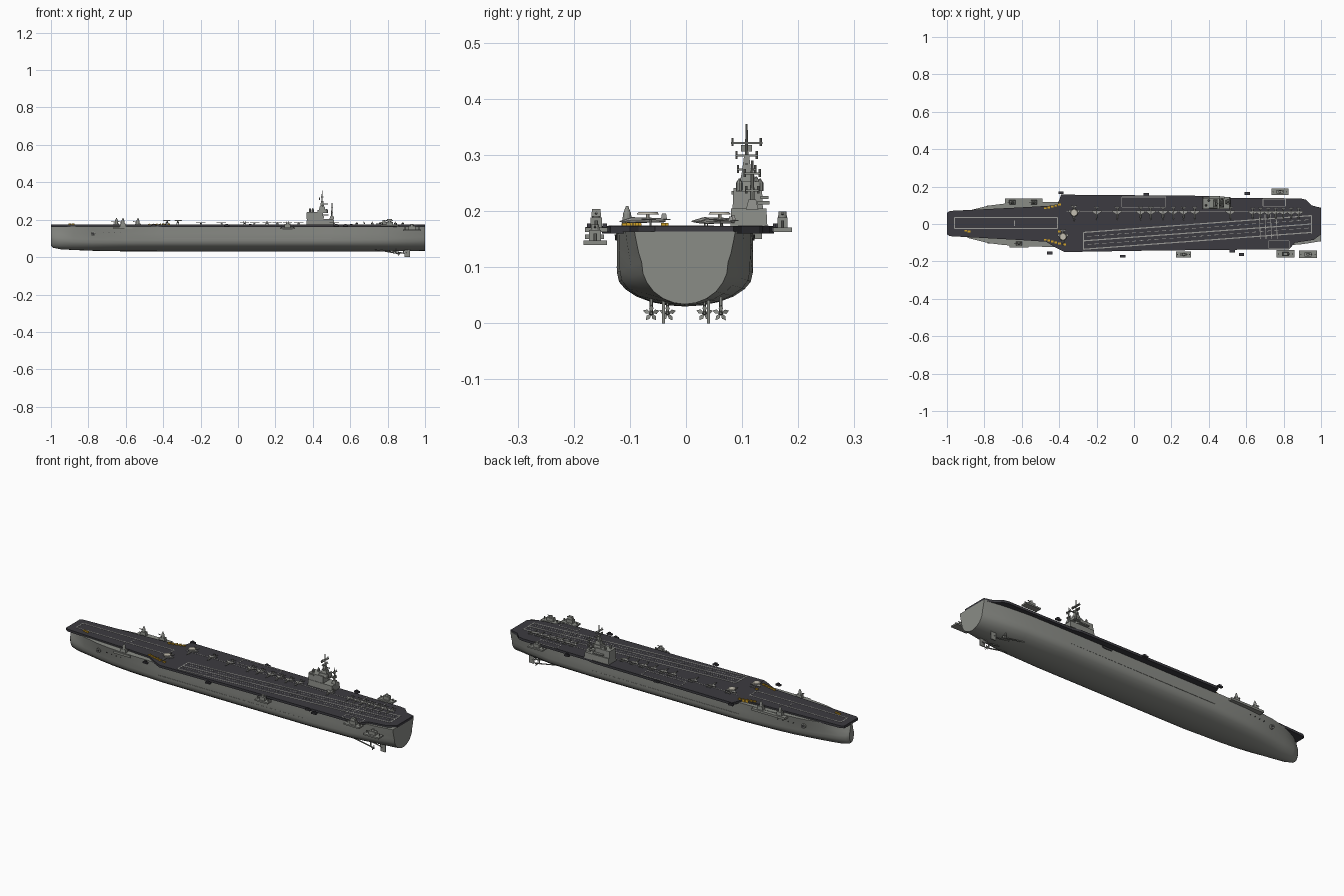
import bpy, bmesh, math
from mathutils import Vector, Matrix

cube = bpy.data.objects.get("Cube")
if cube:
    bpy.data.objects.remove(cube, do_unlink=True)


def material(name, *rgb):
    m = bpy.data.materials.new(name)
    m.use_nodes = True
    m.diffuse_color = (*rgb, 1)
    bsdf = m.node_tree.nodes["Principled BSDF"]
    bsdf.inputs["Base Color"].default_value = (*rgb, 1)
    bsdf.inputs["Roughness"].default_value = 0.8
    return m


GREY = material("hull grey", 0.255, 0.262, 0.24)
DECK = material("deck charcoal", 0.045, 0.044, 0.052)
LINE = material("marking grey", 0.33, 0.33, 0.31)
PALE = material("pale cream", 0.55, 0.52, 0.44)
YELLOW = material("vehicle yellow", 0.65, 0.36, 0.02)
BLACK = material("dark fittings", 0.04, 0.04, 0.042)
DECK_Z = 0.173


def finish(name, bm, mat, smooth=False):
    bmesh.ops.recalc_face_normals(bm, faces=bm.faces)
    mesh = bpy.data.meshes.new(name)
    bm.to_mesh(mesh)
    bm.free()
    mesh.materials.append(mat)
    ob = bpy.data.objects.new(name, mesh)
    bpy.context.collection.objects.link(ob)
    if smooth:
        bpy.ops.object.select_all(action="DESELECT")
        ob.select_set(True)
        bpy.context.view_layer.objects.active = ob
        bpy.ops.object.shade_smooth_by_angle(angle=math.radians(35))
    return ob


def box(bm, x, y, z, sx, sy, sz, turn=0.0, taper=1.0):
    """Box of full size (sx, sy, sz) standing on height z."""
    made = bmesh.ops.create_cube(bm, size=1)["verts"]
    for v in made:
        k = taper if v.co.z > 0 else 1
        v.co = Vector((v.co.x * sx * k, v.co.y * sy * k, (v.co.z + 0.5) * sz))
    bmesh.ops.transform(bm, verts=made, matrix=Matrix.Translation((x, y, z)) @ Matrix.Rotation(turn, 4, "Z"))


def rod(bm, a, b, r1, r2=None, seg=8):
    """Cylinder or cone from point a to point b."""
    a, b = Vector(a), Vector(b)
    d = b - a
    mat = Matrix.Translation((a + b) / 2) @ d.to_track_quat("Z", "Y").to_matrix().to_4x4()
    bmesh.ops.create_cone(bm, cap_ends=True, segments=seg, radius1=r1,
                          radius2=r1 if r2 is None else r2, depth=d.length, matrix=mat)


def slab(bm, outline, z, height):
    face = bm.faces.new([bm.verts.new((x, y, z)) for x, y in outline])
    new = bmesh.ops.extrude_face_region(bm, geom=[face])["geom"]
    bmesh.ops.translate(bm, vec=(0, 0, height), verts=[g for g in new if isinstance(g, bmesh.types.BMVert)])
    bm.faces.new([bm.verts.new((x, y, z)) for x, y in reversed(outline)])


# Hull: stations of (x, top half-width, chine half-width, keel height, bilge rise)
stations = [(-1, .006, .02, .06, .8), (-.988, .014, .034, .05, .9), (-.95, .042, .048, .042, 1),
            (-.88, .075, .063, .038, 1), (-.78, .1, .083, .034, 1), (-.7, .11, .096, .032, 1),
            (-.6, .118, .107, .031, 1), (-.4, .121, .119, .03, 1), (.5, .121, .121, .03, 1),
            (.75, .118, .116, .03, 1.05), (.9, .106, .096, .032, 1.15), (1, .09, .077, .034, 1.25)]
bm = bmesh.new()
rings = []
for x, top, b, keel, rise in stations:
    bilge = [(.25, .002), (.5, .008), (.72, .018), (.88, .031), (.97, .044), (1, .06)]
    half = [(b * u, keel + rise * h) for u, h in bilge]
    half += [(b + (top - b) * .4, .125), (b + (top - b) * .75, .147), (top, .164)]
    ring = [(-y, z) for y, z in reversed(half)] + [(0, keel)] + half
    rings.append([bm.verts.new((x, y - .002, z)) for y, z in ring])
for r, s in zip(rings, rings[1:]):
    for i in range(len(r) - 1):
        bm.faces.new((r[i], r[i + 1], s[i + 1], s[i]))
    bm.faces.new((r[0], s[0], s[-1], r[-1]))
bm.faces.new(rings[0])
bm.faces.new(rings[-1])
finish("hull", bm, GREY, True)

# Flight deck
bm = bmesh.new()
slab(bm, [(-1, -.055), (-.985, -.065), (-.62, -.085), (-.47, -.095), (-.42, -.125), (-.37, -.15),
          (.1, -.142), (.83, -.135), (.86, -.1), (.96, -.085), (1, -.055), (1, .085), (.95, .1),
          (.92, .13), (.89, .137), (.5, .14), (.45, .15), (-.39, .157), (-.41, .1), (-.62, .088),
          (-.985, .07), (-1, .06)], .16, DECK_Z - .16)
finish("flight_deck", bm, DECK)

# Painted deck lines
bm = bmesh.new()


def stripe(x1, y1, x2, y2, width=.006):
    box(bm, (x1 + x2) / 2, (y1 + y2) / 2, DECK_Z - .0005, math.hypot(x2 - x1, y2 - y1), width, .0015,
        math.atan2(y2 - y1, x2 - x1))


def outline(x1, y1, x2, y2):
    for y in (y1, y2):
        stripe(x1, y, x2, y, .004)
    for x in (x1, x2):
        stripe(x, y1, x, y2, .004)


for off in (-.045, 0, .045):
    stripe(-.27, -.09 + off, .95, off)
for i in range(30):
    x = -.25 + i * .04
    for off in (-.022, .022):
        stripe(x, -.088 + i * .003 + off, x + .022, -.0864 + i * .003 + off, .003)
stripe(-.27, -.135, -.27, -.045)
stripe(.95, -.05, .95, .045)
for y in (-.025, .035):
    stripe(-.96, y, -.41, y, .005)
for x in (-.96, -.64, -.41):
    stripe(x, -.025 if x != -.64 else -.01, x, .035 if x != -.64 else .02, .005)
stripe(-.36, .065, .9, .065, .003)
for x in (.67, .7, .73, .76):
    stripe(x + .006, -.08, x, .05, .0035)
outline(-.065, .09, .17, .145)
outline(.69, .095, .81, .134)
outline(.72, -.13, .83, -.09)
finish("deck_markings", bm, LINE)

# Island superstructure
bm = bmesh.new()
box(bm, .44, .112, DECK_Z, .15, .066, .032, taper=.95)
box(bm, .411, .11, .205, .092, .054, .036, taper=.94)
box(bm, .45, .11, .235, .055, .042, .018, taper=.85)
box(bm, .45, .11, .25, .035, .028, .02, taper=.75)
box(bm, .45, .108, .268, .022, .017, .03, taper=.55)
box(bm, .43, .138, .212, .06, .022, .006)
box(bm, .47, .14, .222, .03, .014, .005)
box(bm, .385, .088, .23, .03, .014, .006)
box(bm, .502, .118, .203, .026, .022, .018, taper=.6)
rod(bm, (.45, .108, .26), (.45, .108, .355), .004, .0018)
rod(bm, (.502, .118, DECK_Z), (.502, .118, .29), .006, .002)
for x, y, z, w in ((.45, .108, .32, .056), (.45, .108, .297, .04), (.45, .108, .272, .034),
                   (.502, .118, .265, .03), (.502, .118, .235, .024)):
    box(bm, x, y, z, .012, w, .0035)
    for s in (-1, 1):
        rod(bm, (x, y + s * w * .45, z - .004), (x, y + s * w * .45, z + .01), .002)
for x, y, z in ((.47, .132, .236), (.475, .095, .236), (.4, .125, .24), (.385, .1, .24)):
    rod(bm, (x, y, z), (x, y, z + .014), .006)
    rod(bm, (x, y, z + .014), (x, y, z + .022), .006, .001)
box(bm, .435, .108, .306, .005, .02, .012)
box(bm, .465, .108, .282, .03, .004, .004)
finish("island", bm, GREY)

# Bow sponsons set into the hull flare, with gun mounts
bm = bmesh.new()
box(bm, -.59, .107, .15, .2, .056, .012)
box(bm, -.615, -.102, .15, .1, .046, .012)
for x, y in ((-.65, .116), (-.535, .116), (-.615, -.105)):
    box(bm, x, y, .162, .034, .022, .018, taper=.85)
    rod(bm, (x, y, .178), (x, y, .196), .009, .007, 12)
    rod(bm, (x, y, .196), (x, y, .209), .007, .002, 12)
    rod(bm, (x, y, .186), (x - .026, y, .19), .002)
finish("bow_sponsons", bm, GREY)

# Outboard weapon platforms
bm = bmesh.new()
for x, y, w, d, z in ((.265, -.163, .08, .034, .15), (.81, -.16, .095, .04, .163),
                      (.93, -.162, .095, .042, .14), (.78, .172, .09, .034, .163)):
    box(bm, x, y, z, w, d, .008)
    box(bm, x, y, z + .008, w * .4, d * .5, .018)
    rod(bm, (x, y, z + .024), (x, y, z + .036), .008, .007, 12)
    rod(bm, (x, y, z + .03), (x + .02, y, z + .034), .002)
    for s in (-1, 1):
        rod(bm, (x + s * w * .4, y, z + .008), (x + s * w * .4, y, z + .02), .003)
box(bm, .81, -.16, .19, .03, .018, .014, taper=.8)
finish("outboard_platforms", bm, GREY)
bm = bmesh.new()
for x, y in ((-.45, -.155), (-.06, -.172), (.575, -.163), (.525, -.145), (.605, .163), (.065, .159), (-.39, .168)):
    box(bm, x, y, .164, .028, .014, .008)
    box(bm, x, y, .172, .012, .008, .006)
finish("small_platforms", bm, DECK)

# Parked aircraft: one model, copied along the deck
bm = bmesh.new()
rod(bm, (0, -.024, .009), (0, .026, .009), .0045, .003)
rod(bm, (0, -.024, .009), (0, -.042, .007), .0045, .0008)
slab(bm, [(-.025, .012), (-.025, .004), (0, -.012), (.025, .004), (.025, .012), (0, .012)], .009, .002)
slab(bm, [(-.013, .034), (-.013, .028), (0, .02), (.013, .028), (.013, .034), (0, .03)], .009, .002)
for s in (-1, 1):
    box(bm, s * .004, .024, .01, .001, .009, .009, taper=.7)
    rod(bm, (s * .006, .004, 0), (s * .006, .004, .009), .0012, seg=6)
rod(bm, (0, -.022, 0), (0, -.022, .007), .001, seg=6)
first = finish("parked_aircraft", bm, LINE)
radar_spots = [(-.32, .06), (-.38, -.068)]
spots = [(x, .06, 1) for x in (-.2, -.09, .035, .09, .155, .21, .265, .325, .515)]
spots += [(.635 + i * .041, .058, .9) for i in range(7)]
spots += [(x, y, 1.2) for x, y in radar_spots]
for i, (x, y, size) in enumerate(spots):
    plane = first if i == 0 else first.copy()
    if i:
        bpy.context.collection.objects.link(plane)
    plane.location = (x, y, DECK_Z)
    plane.scale = (size, size, size)
bm = bmesh.new()
for x, y in radar_spots:
    rod(bm, (x, y, .184), (x, y, .194), .003)
    rod(bm, (x, y, .194), (x, y, .198), .02, .017, 20)
finish("radar_discs", bm, PALE, True)

# Deck tractors
bm = bmesh.new()
for i in range(5):
    for s in (-1, 1):
        x, y = -.475 + i * .019, s * (.084 + i * .005)
        box(bm, x, y, DECK_Z - .008, .015, .01, .013)
        box(bm, x + .003, y, .178, .005, .008, .003)
for x, y in ((-.9, -.036), (-.882, -.04), (-.4, -.04), (-.37, -.11)):
    box(bm, x, y, DECK_Z, .015, .009, .006)
finish("deck_tractors", bm, YELLOW)

# Bow anchor plates, side cables and openings
bm = bmesh.new()
for s in (-1, 1):
    rod(bm, (-.775, s * .085, .125), (-.775, s * .1 - .002, .125), .012, seg=16)
    box(bm, .05, s * .1205 - .002, .099, .9, .002, .002)
finish("anchor_plates_and_cables", bm, GREY)
bm = bmesh.new()
for s in (-1, 1):
    rod(bm, (-.775, s * .09, .125), (-.775, s * .101 - .002, .125), .007, seg=16)
    box(bm, .265, s * .121 - .002, .148, .05, .006, .01, taper=1.4)
    for i in range(4):
        x = -.72 + i * .03
        rod(bm, (x, s * .08, .13), (x, s * (.106 + i * .002) - .001, .13), .002)
finish("hull_openings", bm, BLACK)

# Shafts, propellers and rudders
bm = bmesh.new()
for s in (-1, 1):
    for y, x in ((.033, .9), (.062, .86)):
        hub = Vector((x, s * y, .018))
        rod(bm, (x - .13, s * y, .042), hub, .003)
        rod(bm, hub - Vector((.006, 0, 0)), hub + Vector((.01, 0, 0)), .0045, .002)
        box(bm, x - .015, s * y, .018, .006, .004, .03)
        for k in range(5):
            a = math.tau * k / 5 + .3
            arm = Vector((0, math.cos(a), math.sin(a)))
            side = Vector((.35, -math.sin(a), math.cos(a))) * .004
            pts = [hub, hub + arm * .009 + side, hub + arm * .0155, hub + arm * .009 - side]
            bm.faces.new([bm.verts.new(p) for p in pts])
    box(bm, .905, s * .04, 0, .03, .005, .045)
finish("propulsion", bm, GREY)
